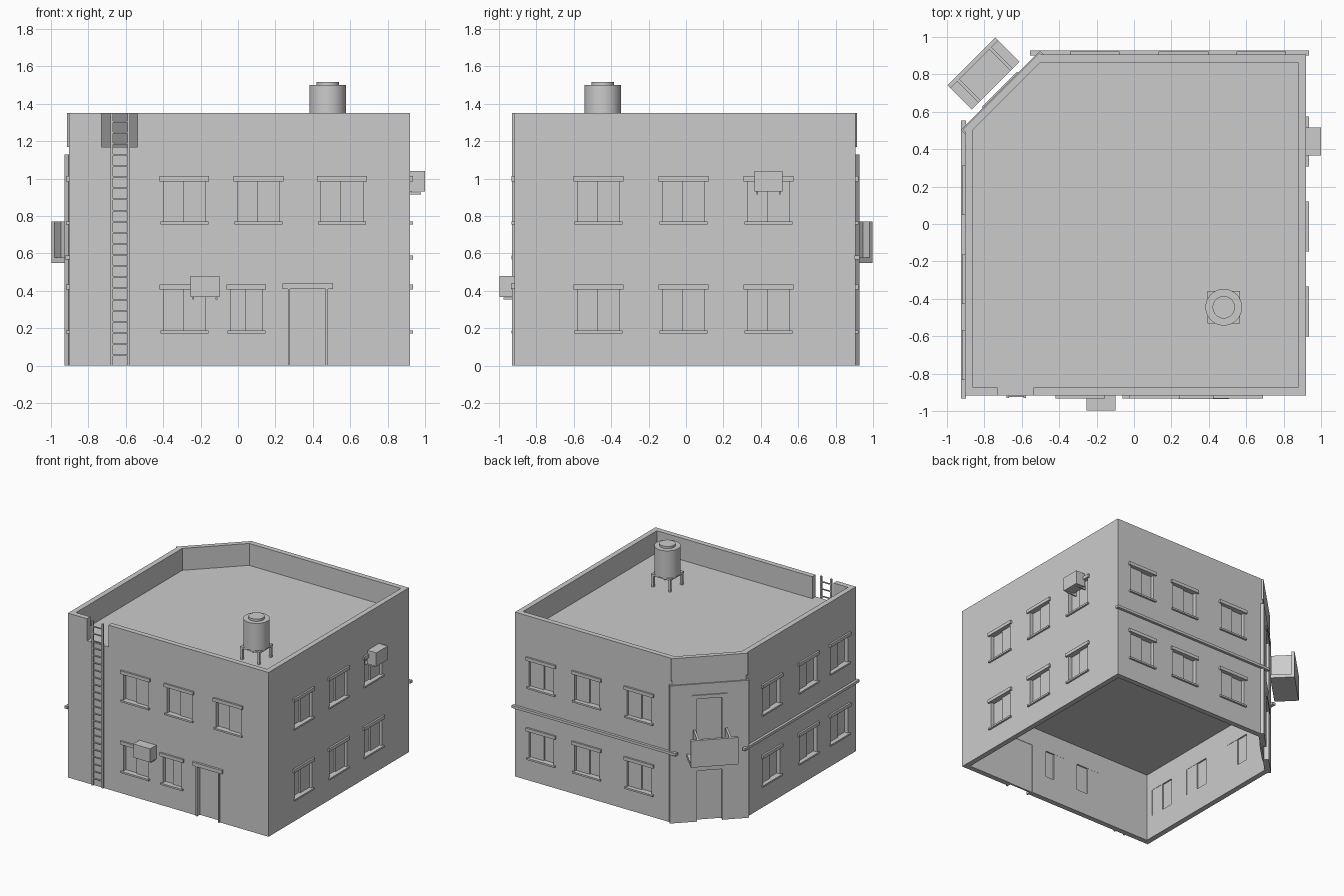
import bpy, bmesh, math
from mathutils import Vector

if "Cube" in bpy.data.objects:
    bpy.data.objects.remove(bpy.data.objects["Cube"])

mat = bpy.data.materials.new("plain grey")
mat.diffuse_color = (0.6, 0.6, 0.6, 1)
mat.use_nodes = True
mat.node_tree.nodes["Principled BSDF"].inputs["Base Color"].default_value = mat.diffuse_color

S = math.sqrt(0.5)
# wall frames: along-wall direction, outward direction, distance of the wall face
FRONT = (Vector((1, 0, 0)), Vector((0, -1, 0)), 0.917)
RIGHT = (Vector((0, 1, 0)), Vector((1, 0, 0)), 0.92)
LEFT = (Vector((0, 1, 0)), Vector((-1, 0, 0)), 0.904)
BACK = (Vector((1, 0, 0)), Vector((0, 1, 0)), 0.906)
CORNER = (Vector((S, S, 0)), Vector((-S, S, 0)), 1.0)


def finish(name, bm):
    bmesh.ops.recalc_face_normals(bm, faces=bm.faces[:])
    me = bpy.data.meshes.new(name)
    bm.to_mesh(me)
    bm.free()
    me.materials.append(mat)
    ob = bpy.data.objects.new(name, me)
    bpy.context.collection.objects.link(ob)
    return ob


def boxes(name, items):
    """items: (frame, u0, u1, n0, n1, z0, z1), n measured outward from the wall face"""
    bm = bmesh.new()
    for (u, n, d), u0, u1, n0, n1, z0, z1 in items:
        vs = [bm.verts.new(u * a + n * (d + b) + Vector((0, 0, c)))
              for c in (z0, z1) for a, b in ((u0, n0), (u1, n0), (u1, n1), (u0, n1))]
        for f in ((0, 1, 2, 3), (4, 5, 6, 7), (0, 1, 5, 4), (1, 2, 6, 5), (2, 3, 7, 6), (3, 0, 4, 7)):
            bm.faces.new([vs[i] for i in f])
    return finish(name, bm)


def cut(ob, cutter):
    m = ob.modifiers.new("cut", 'BOOLEAN')
    m.operation = 'DIFFERENCE'
    m.solver = 'EXACT'
    m.object = cutter
    bpy.context.view_layer.objects.active = ob
    bpy.ops.object.modifier_apply(modifier=m.name)


def slab(name, pts, z0, z1):
    bm = bmesh.new()
    f = bm.faces.new([bm.verts.new((x, y, z0)) for x, y in pts])
    r = bmesh.ops.extrude_face_region(bm, geom=[f])
    for v in r['geom']:
        if isinstance(v, bmesh.types.BMVert):
            v.co.z = z1
    return finish(name, bm)


# outer walls with parapet
outer = [(-.904, -.917), (.92, -.917), (.92, .906), (-.508, .906), (-.904, .51)]
inner = [(-.86, -.874), (.877, -.874), (.877, .863), (-.502, .863), (-.86, .505)]
bm = bmesh.new()
ring = [[bm.verts.new((x, y, z)) for x, y in p] for p, z in
        ((outer, 0), (outer, 1.35), (inner, 1.35), (inner, 0))]
for k in range(4):
    a, b = ring[k], ring[(k + 1) % 4]
    for i in range(5):
        j = (i + 1) % 5
        bm.faces.new((a[i], a[j], b[j], b[i]))
walls = finish("walls", bm)

# openings
UP, LOW = (.77, .988), (.187, .408)
windows = [(FRONT, c, .112, UP) for c in (-.287, .11, .556)]
windows += [(FRONT, -.287, .112, LOW), (FRONT, .045, .085, LOW)]
for frame, centres in ((RIGHT, (-.468, -.013, .441)), (LEFT, (-.70, -.295, .18)), (BACK, (-.21, .265, .68))):
    windows += [(frame, c, .112, lv) for c in centres for lv in (UP, LOW)]
doors = [(FRONT, .373, .107, -.02, .41), (CORNER, 0, .107, -.02, .42), (CORNER, 0, .107, .58, 1.01)]

holes = [(f, c - w, c + w, -.1, .05, z0, z1) for f, c, w, (z0, z1) in windows]
holes += [(f, c - w, c + w, -.1, .05, z0, z1) for f, c, w, z0, z1 in doors]
holes.append((FRONT, -.73, -.537, -.1, .05, 1.17, 1.4))
cutter = boxes("cutter", holes)
corner_panel = boxes("corner_wall_panel", [(CORNER, -.30, .30, -.02, .01, 0, 1.13)])
cut(walls, cutter)
cut(corner_panel, cutter)
bpy.data.objects.remove(cutter)
boxes("corner_parapet", [(CORNER, -.29, .29, -.03, .004, 1.17, 1.35)])

# floors
slab("roof_deck", [(x * 1.01, y * 1.01) for x, y in inner], 1.13, 1.17)
slab("upper_floor", [(x * 1.01, y * 1.01) for x, y in inner], .565, .60)

# window panes (two sliding leaves), sills and lintels
panes, sills, lintels = [], [], []
for f, c, w, (z0, z1) in windows:
    panes.append((f, c - w, c + .008, -.042, -.032, z0, z1))
    panes.append((f, c - .008, c + w, -.032, -.020, z0, z1))
    sills.append((f, c - w - .016, c + w + .016, -.03, .015, z0 - .014, z0))
    lintels.append((f, c - w - .021, c + w + .021, -.01, .015, z1 - .002, z1 + .025))
boxes("window_panes", panes)
boxes("window_sills", sills)

# doors with slim jambs
leaves, jambs = [], []
for f, c, w, z0, z1 in doors:
    z0 = max(z0, 0)
    leaves.append((f, c - w, c + w, -.04, -.025, z0, z1))
    for s in (-1, 1):
        e = c + s * (w - .006)
        jambs.append((f, e - .006, e + .006, -.03, .012, z0, z1))
    lintels.append((f, c - .134, c + .134, -.01, .018, z1, z1 + .03))
boxes("door_leaves", leaves)
boxes("door_jambs", jambs)
boxes("lintels", lintels)

# belt course on the left and back walls
boxes("belt_course", [(LEFT, -.933, .553, -.005, .021, .567, .588),
                      (BACK, -.556, .936, -.005, .022, .567, .588)])

# corner balcony: floor, front panel, inset side panels
boxes("balcony", [(CORNER, -.18, .18, .046, .23, .55, .578),
                  (CORNER, -.18, .18, .207, .23, .578, .77),
                  (CORNER, -.13, -.112, .046, .207, .578, .77),
                  (CORNER, .112, .13, .046, .207, .578, .77)])

# air conditioners on brackets
for name, f, u0, u1, z0 in (("front", FRONT, -.254, -.1, .368), ("side", RIGHT, .366, .516, .93)):
    boxes(name + "_air_conditioner", [(f, u0, u1, -.005, .08, z0, z0 + .112)])
    arms = []
    for e in (u0 + .01, u1 - .02):
        arms.append((f, e, e + .01, -.01, .058, z0 - .014, z0 - .004))
        arms.append((f, e, e + .01, -.03, .008, z0 - .014, z0 + .02))
    boxes(name + "_bracket", arms)

# ladder
rungs = [(FRONT, -.672, -.588, .001, .009, .052 + i * .0595, .06 + i * .0595) for i in range(22)]
boxes("ladder", rungs + [(FRONT, -.682, -.669, 0, .012, 0, 1.35), (FRONT, -.591, -.578, 0, .012, 0, 1.35)])


# roof water tank
def cylinder(name, r, z0, z1):
    bpy.ops.mesh.primitive_cylinder_add(vertices=32, radius=r, depth=z1 - z0,
                                        location=(.48, -.445, (z0 + z1) / 2))
    ob = bpy.context.object
    ob.name = name
    ob.data.materials.append(mat)
    bpy.ops.object.shade_smooth_by_angle(angle=math.radians(35))


cylinder("tank_body", .098, 1.275, 1.50)
cylinder("tank_lid", .06, 1.495, 1.518)
AXIS = (Vector((1, 0, 0)), Vector((0, 1, 0)), -.445)
stand = [(AXIS, .392, .568, -.088, .088, 1.262, 1.277)]
for sx in (-1, 1):
    for sy in (-1, 1):
        x, y = .48 + sx * .077, sy * .077
        stand.append((AXIS, x - .009, x + .009, y - .009, y + .009, 1.165, 1.265))
boxes("tank_stand", stand)
